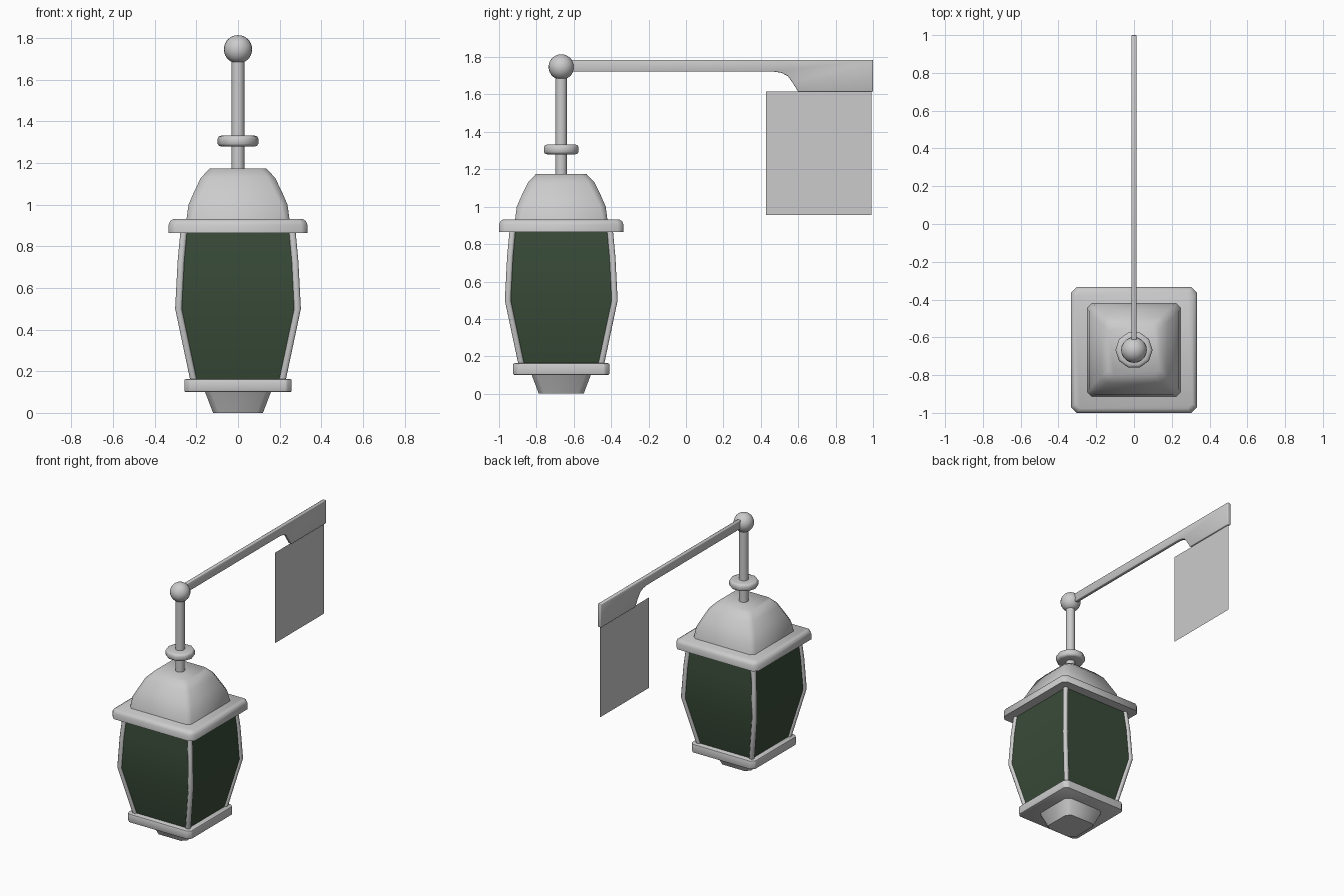
import bpy, bmesh, math

if "Cube" in bpy.data.objects:
    bpy.data.objects.remove(bpy.data.objects["Cube"])

CY = -0.667  # lantern axis


def finish(name, bm, bevel=0, segments=2, angle=35, mat=None):
    bmesh.ops.recalc_face_normals(bm, faces=bm.faces)
    if bevel:
        edges = [e for e in bm.edges if e.is_manifold and e.calc_face_angle(0) > 0.6]
        bmesh.ops.bevel(bm, geom=edges, offset=bevel, segments=segments,
                        profile=0.5, affect='EDGES')
    mesh = bpy.data.meshes.new(name)
    bm.to_mesh(mesh)
    bm.free()
    ob = bpy.data.objects.new(name, mesh)
    bpy.context.collection.objects.link(ob)
    if mat:
        mesh.materials.append(mat)
    bpy.ops.object.select_all(action='DESELECT')
    ob.select_set(True)
    bpy.context.view_layer.objects.active = ob
    bpy.ops.object.shade_smooth_by_angle(angle=math.radians(angle))
    return ob


def loft(bm, rings, caps=True):
    rows = [[bm.verts.new(p) for p in r] for r in rings]
    n = len(rows[0])
    for a, b in zip(rows, rows[1:]):
        for i in range(n):
            j = (i + 1) % n
            bm.faces.new((a[i], a[j], b[j], b[i]))
    if caps:
        bm.faces.new(rows[0][::-1])
        bm.faces.new(rows[-1])


def square(h, z, c=0, cx=0, cy=CY):
    # square ring with optional cut corners
    pts = []
    for sx, sy in ((1, 1), (-1, 1), (-1, -1), (1, -1)):
        if c:
            a, b = (sx * h, sy * (h - c)), (sx * (h - c), sy * h)
            pts += [a, b] if sx * sy > 0 else [b, a]
        else:
            pts.append((sx * h, sy * h))
    return [(cx + x, cy + y, z) for x, y in pts]


def round_ring(r, z, n):
    return [(r * math.cos(2 * math.pi * i / n), CY + r * math.sin(2 * math.pi * i / n), z)
            for i in range(n)]


def lofted(name, rings, **kw):
    bm = bmesh.new()
    loft(bm, rings, kw.pop("caps", True))
    return finish(name, bm, **kw)


glass = bpy.data.materials.new("dark_green_glass")
glass.diffuse_color = (0.04, 0.07, 0.04, 1)
glass.use_nodes = True
glass.node_tree.nodes["Principled BSDF"].inputs["Base Color"].default_value = glass.diffuse_color

# lantern body, bottom to top
lofted("bottom_cap", [square(h, z, 0.03) for h, z in ((0.12, 0), (0.16, 0.105))], angle=50)
lofted("base_rim", [square(0.258, z, 0.025) for z in (0.10, 0.163)], bevel=0.008)
outline = [(0.228, 0.15), (0.302, 0.5), (0.29, 0.73), (0.276, 0.88)]
lofted("glass_body", [square(h - 0.012, z) for h, z in outline], caps=False, angle=30, mat=glass)
lofted("top_rim", [square(h, z, c) for h, z, c in
                   ((0.333, 0.865, 0.03), (0.333, 0.905, 0.03),
                    (0.326, 0.922, 0.03), (0.31, 0.932, 0.025))], angle=50)
lofted("roof", [square(h, z, c) for h, z, c in
                ((0.248, 0.925, 0.025), (0.238, 1.0, 0.03), (0.212, 1.06, 0.035),
                 (0.178, 1.13, 0.035), (0.135, 1.175, 0.03))], angle=50)

# corner posts
bm = bmesh.new()
for sx in (1, -1):
    for sy in (1, -1):
        loft(bm, [square(0.016, z, 0.008, sx * (h - 0.016), CY + sy * (h - 0.016))
                  for h, z in outline])
finish("corner_posts", bm, angle=50)

# hanging rod, collar and ball joint
lofted("hanging_rod", [round_ring(0.031, z, 16) for z in (1.16, 1.74)])
lofted("rod_collar", [round_ring(r, z, 10) for r, z in
                      ((0.08, 1.28), (0.092, 1.284), (0.098, 1.293),
                       (0.098, 1.318), (0.092, 1.328), (0.08, 1.332))], angle=50)
bm = bmesh.new()
bmesh.ops.create_uvsphere(bm, u_segments=20, v_segments=14, radius=0.068)
bmesh.ops.translate(bm, verts=bm.verts, vec=(0, CY, 1.747))
finish("ball_joint", bm)

# arm flaring into a flat end plate
profile = [(CY, 1.785), (CY, 1.722), (0.47, 1.722), (0.51, 1.716), (0.545, 1.698),
           (0.57, 1.663), (0.6, 1.615), (1.0, 1.615), (1.0, 1.785)]
bm = bmesh.new()
loft(bm, [[(x, y, z) for y, z in profile] for x in (-0.013, 0.013)])
finish("support_arm", bm, bevel=0.005, angle=50)

# thin hanging sheet
bm = bmesh.new()
bm.faces.new([bm.verts.new((0, y, z)) for y, z in
              ((0.427, 0.955), (0.992, 0.955), (0.992, 1.615), (0.427, 1.615))])
finish("hanging_sheet", bm)
